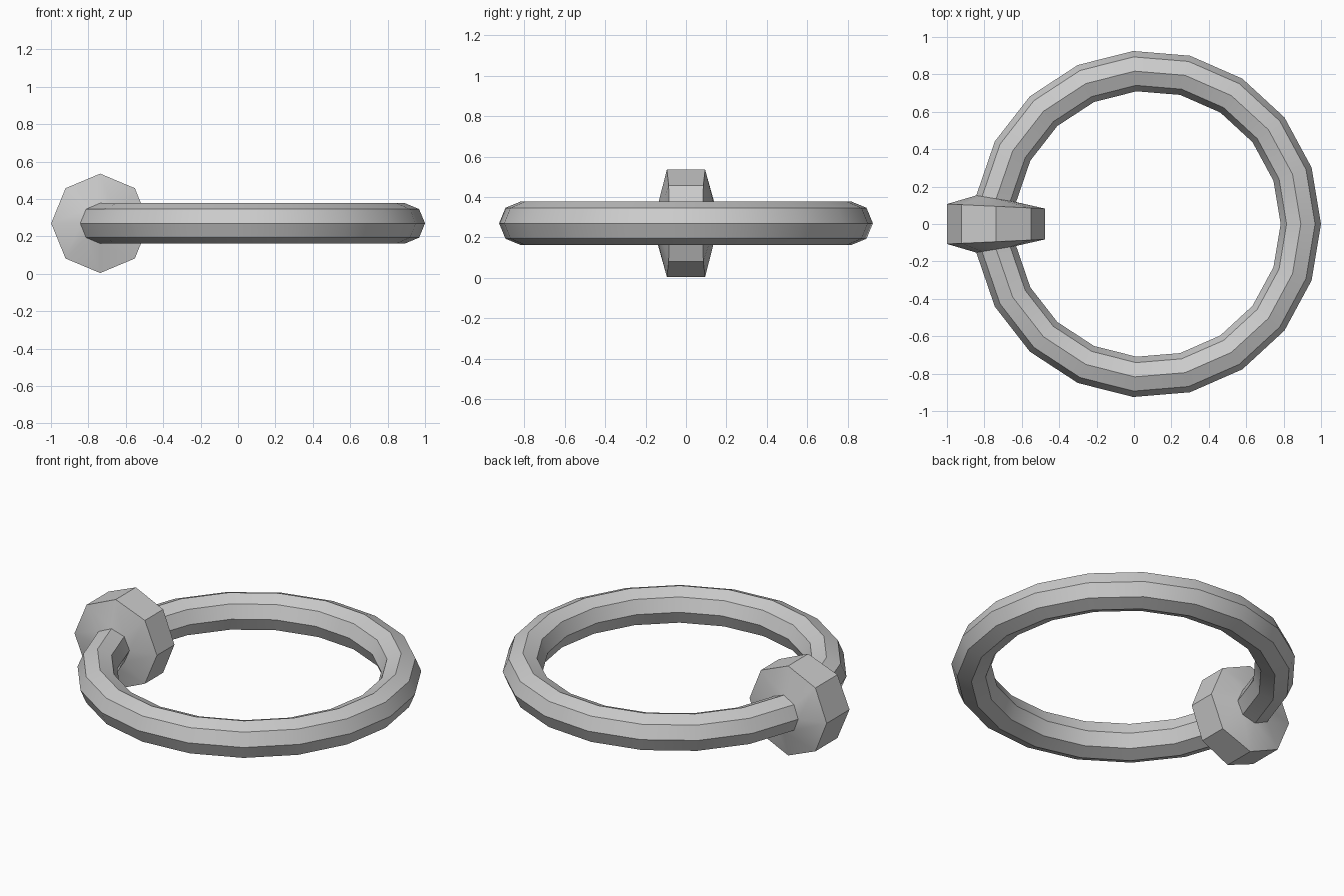
import bpy, bmesh
from math import sin, cos, pi, radians
from mathutils import Vector

if "Cube" in bpy.data.objects:
    bpy.data.objects.remove(bpy.data.objects["Cube"])

STEPS, SIDES = 19, 8            # segments round the ring, sides of the tube
MAJOR, MINOR = 0.82, 0.108
CENTRE = Vector((0.072, 0, 0.27))


def section(step):
    """Octagonal cross-section of the ring at one step round the circle."""
    a = 2 * pi * step / STEPS
    pts = []
    for j in range(SIDES):
        p = 2 * pi * j / SIDES
        r = MAJOR + MINOR * cos(p)
        pts.append(CENTRE + Vector((r * cos(a), r * sin(a), MINOR * sin(p))))
    return pts


def flare(pts, grow, squeeze):
    """Enlarge a section in x and z and pull it towards y = 0."""
    mid = sum(pts, Vector()) / len(pts)
    return [Vector((mid.x + (p.x - mid.x) * grow,
                    p.y * squeeze,
                    mid.z + (p.z - mid.z) * grow)) for p in pts]


def loft(name, sections):
    """Skin a row of sections with quads."""
    bm = bmesh.new()
    rows = [[bm.verts.new(p) for p in s] for s in sections]
    for a, b in zip(rows, rows[1:]):
        for j in range(SIDES):
            k = (j + 1) % SIDES
            bm.faces.new((a[j], b[j], b[k], a[k]))
    mesh = bpy.data.meshes.new(name)
    bm.to_mesh(mesh)
    bm.free()
    obj = bpy.data.objects.new(name, mesh)
    bpy.context.collection.objects.link(obj)
    bpy.ops.object.select_all(action='DESELECT')
    obj.select_set(True)
    bpy.context.view_layer.objects.active = obj
    bpy.ops.object.shade_smooth_by_angle(angle=radians(30))
    return obj


# Ring: tube running round from one side of the bead to the other
loft("ring", [section(i) for i in range(10, 10 + STEPS)])

# Bead: fills the gap, flaring from the ring ends to a wide octagonal rim
start, end = section(9), section(10)
loft("bead", [start, flare(start, 2.46, 0.7), flare(end, 2.46, 0.7), end])
